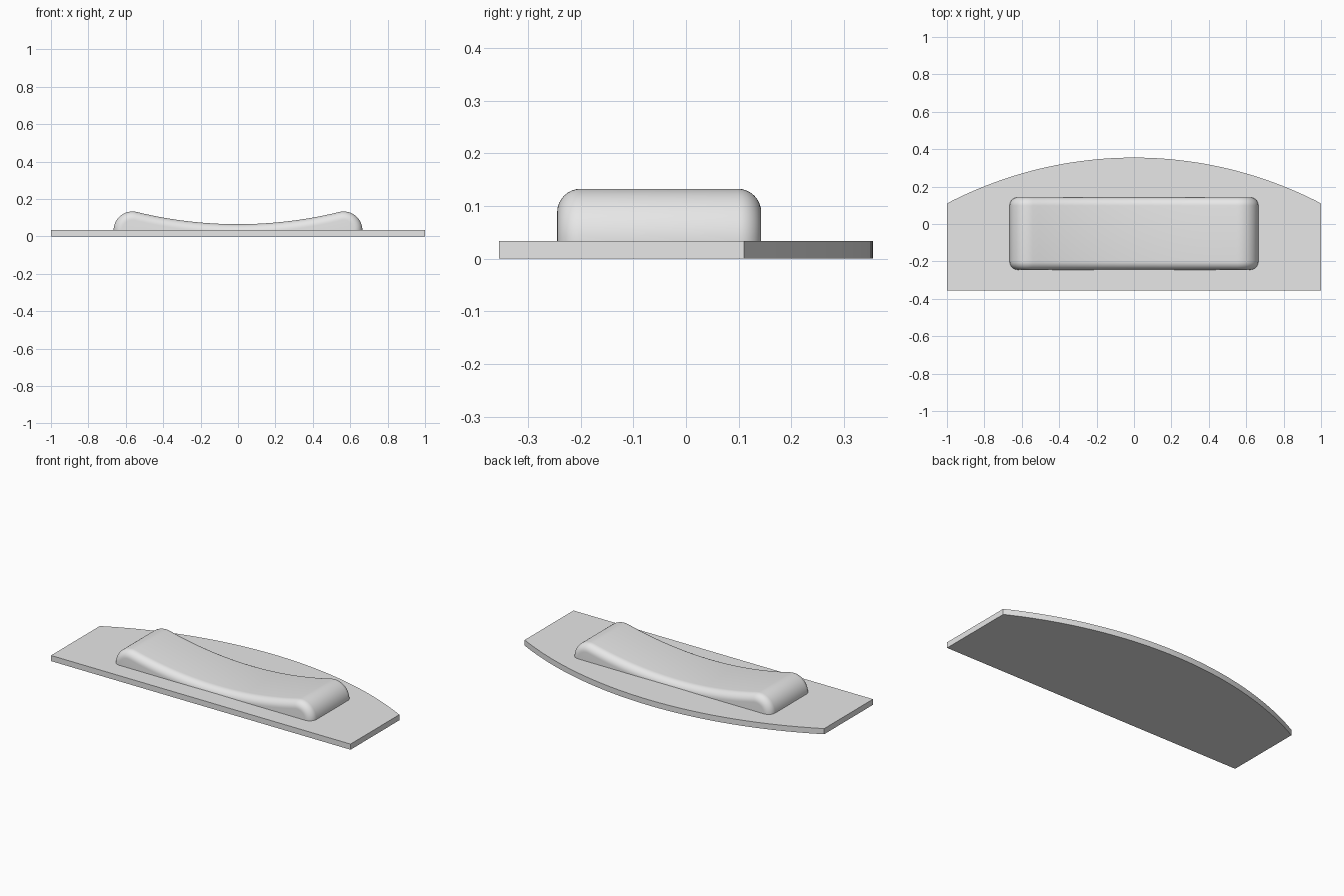
import bpy
import bmesh
from math import sin, cos, asin, pi, radians, sqrt
from mathutils import Vector

if "Cube" in bpy.data.objects:
    bpy.data.objects.remove(bpy.data.objects["Cube"])

grey = bpy.data.materials.new("light grey")
grey.use_nodes = True
grey.diffuse_color = (0.8, 0.8, 0.8, 1)
grey.node_tree.nodes["Principled BSDF"].inputs["Base Color"].default_value = (0.8, 0.8, 0.8, 1)


def finish(name, bm):
    bmesh.ops.recalc_face_normals(bm, faces=bm.faces[:])
    mesh = bpy.data.meshes.new(name)
    bm.to_mesh(mesh)
    bm.free()
    mesh.materials.append(grey)
    obj = bpy.data.objects.new(name, mesh)
    bpy.context.collection.objects.link(obj)
    bpy.ops.object.select_all(action="DESELECT")
    obj.select_set(True)
    bpy.context.view_layer.objects.active = obj
    bpy.ops.object.shade_smooth_by_angle(angle=radians(30))
    return obj


# Base plate: straight front and ends, curved back edge
THICK, FRONT, SHOULDER, BACK = 0.034, -0.355, 0.11, 0.355
rise = BACK - SHOULDER
radius = (1 + rise * rise) / (2 * rise)
steps = 48
outline = [(-1, FRONT), (1, FRONT)]
for i in range(steps + 1):
    x = 1 - 2 * i / steps
    outline.append((x, BACK - radius + sqrt(radius * radius - x * x)))
bm = bmesh.new()
face = bm.faces.new([bm.verts.new((x, y, 0)) for x, y in outline])
top = bmesh.ops.extrude_face_region(bm, geom=[face])
bmesh.ops.translate(bm, vec=(0, 0, THICK),
                    verts=[g for g in top["geom"] if isinstance(g, bmesh.types.BMVert)])
finish("base_plate", bm)

# Saddle pad profile: round ends tangent to a shallow hollow, as (point, normal)
END_X, END_Z, END_R, DIP, FOOT = 0.565, 0.033, 0.1, 0.065, 0.01
drop = DIP - END_Z
hollow = (END_X ** 2 + drop ** 2 - END_R ** 2) / (2 * (END_R - drop))
tilt = asin(END_X / (hollow + END_R))
half = [(Vector((END_X + END_R, FOOT)), Vector((1, 0)))]
for i in range(17):
    a = (pi / 2 + tilt) * i / 16
    n = Vector((cos(a), sin(a)))
    half.append((Vector((END_X, END_Z)) + n * END_R, n))
for i in range(1, 17):
    a = tilt * (1 - i / 16)
    n = Vector((-sin(a), cos(a)))
    half.append((Vector((0, DIP + hollow)) - n * hollow, n))
mirror = [(Vector((-p.x, p.y)), Vector((-n.x, n.y))) for p, n in half[-2::-1]]
profile = half + mirror

# Saddle pad: loft along y, shrinking the profile at both ends for a rounded rim
PAD_FRONT, PAD_BACK, RIM = -0.245, 0.143, 0.045
sections = []
for i in range(9):
    a = pi / 2 * i / 8
    sections.append((PAD_FRONT + RIM * (1 - cos(pi / 2 - a)), RIM * (1 - sin(pi / 2 - a))))
# Ends first: the smallest section lies on the end plane
rim = [(RIM * (1 - cos(pi / 2 * i / 8)), RIM * (1 - sin(pi / 2 * i / 8))) for i in range(9)]
sections = [(PAD_FRONT + y, d) for y, d in rim] + [(PAD_BACK - y, d) for y, d in reversed(rim)]
bm = bmesh.new()
rings = []
for y, d in sections:
    ring = []
    for p, n in profile:
        q = p - n * d
        ring.append(bm.verts.new((q.x, y, q.y)))
    rings.append(ring)
count = len(profile)
for r, s in zip(rings, rings[1:]):
    for i in range(count):
        j = (i + 1) % count
        bm.faces.new((r[i], r[j], s[j], s[i]))
bm.faces.new(rings[0])
bm.faces.new(rings[-1])
finish("saddle_pad", bm)
